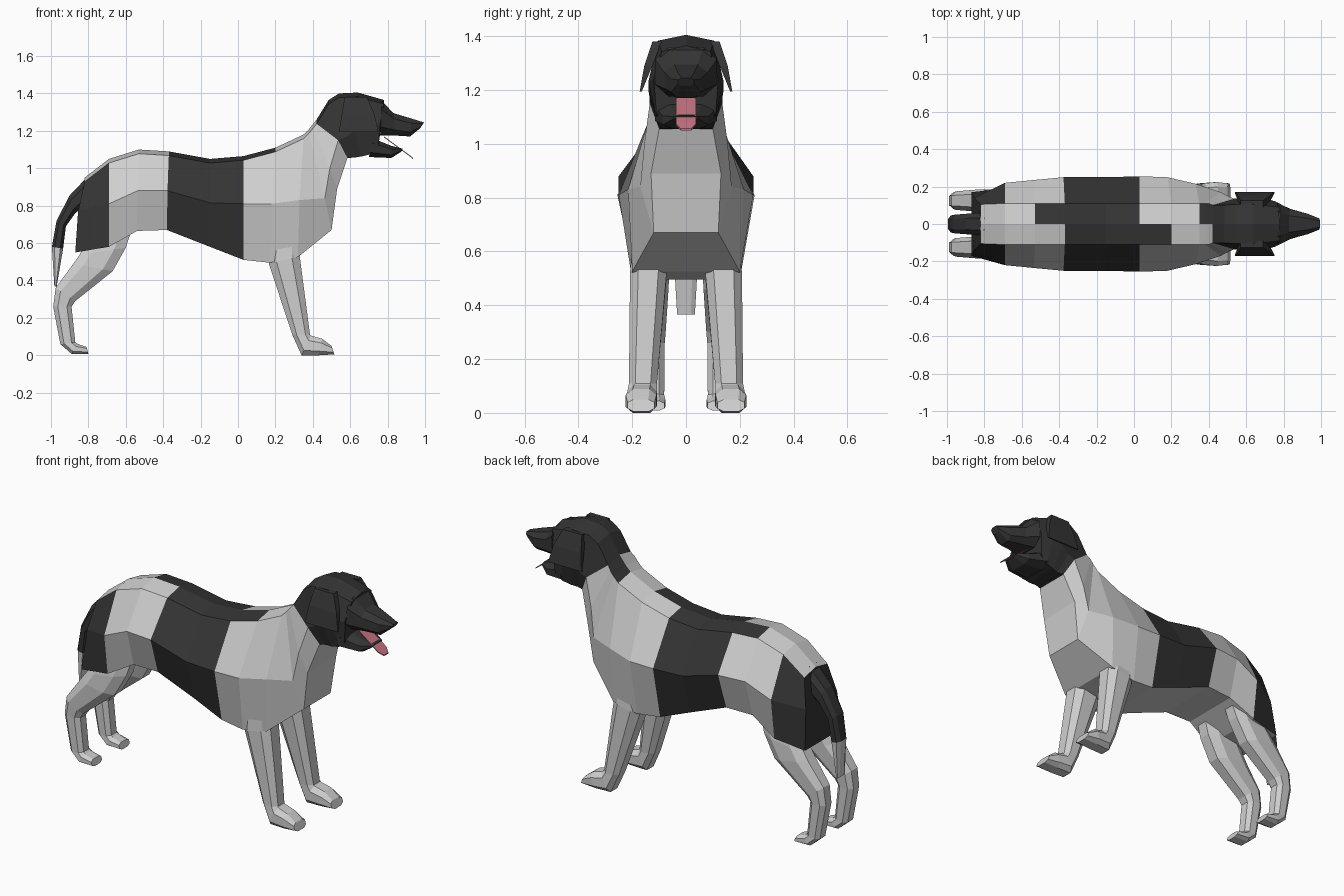
import bpy, bmesh

if "Cube" in bpy.data.objects:
    bpy.data.objects.remove(bpy.data.objects["Cube"])


def material(name, rgb):
    m = bpy.data.materials.new(name)
    m.diffuse_color = (*rgb, 1)
    m.use_nodes = True
    m.node_tree.nodes["Principled BSDF"].inputs["Base Color"].default_value = m.diffuse_color
    return m


LIGHT = material("light_grey_fur", (0.62, 0.62, 0.62))
DARK = material("dark_fur", (0.035, 0.035, 0.035))
PINK = material("pink_tongue", (0.55, 0.17, 0.22))


def loft(name, rings, mats, rule=None, cap=0):
    """Skin rings of points; rule(segment, strip) gives the material index."""
    bm = bmesh.new()
    rows = [[bm.verts.new(p) for p in ring] for ring in rings]
    n = len(rows[0])
    for s in range(len(rows) - 1):
        for i in range(n):
            j = (i + 1) % n
            f = bm.faces.new((rows[s][i], rows[s][j], rows[s + 1][j], rows[s + 1][i]))
            f.material_index = rule(s, i) if rule else 0
    for row in (rows[0], rows[-1]):
        bm.faces.new(row).material_index = cap
    bmesh.ops.recalc_face_normals(bm, faces=bm.faces)
    mesh = bpy.data.meshes.new(name)
    bm.to_mesh(mesh)
    bm.free()
    for m in mats:
        mesh.materials.append(m)
    obj = bpy.data.objects.new(name, mesh)
    bpy.context.collection.objects.link(obj)
    return obj


def limb_ring(x0, z0, x1, z1, w, yc=0, side=1, k=0.25):
    """Eight-sided section spanning two side-on points, half-width w."""
    half = [(0, .55), (k, 1), (1 - k, 1), (1, .55)]
    shape = half + [(t, -v) for t, v in reversed(half)]
    return [(x0 + (x1 - x0) * t, side * (yc + w * v), z0 + (z1 - z0) * t) for t, v in shape]


def trunk_ring(top_x, top_z, mid_w, mid_z, low_x, low_w, low_z):
    """Ridge, back edge, widest line, lower edge and belly, closed across y = 0."""
    edge = min(.11, .75 * mid_w)
    half = [(top_x, 0, top_z), (top_x, edge, top_z - .022),
            (top_x * .3 + low_x * .7, mid_w, mid_z),
            (low_x, low_w, low_z), (low_x, 0, low_z)]
    return half + [(x, -y, z) for x, y, z in half[-2:0:-1]]


# Body and neck, rump to throat
body = [
    (-.82, .95, .14, .77, -.87, .17, .55),
    (-.69, 1.05, .22, .81, -.69, .19, .58),
    (-.53, 1.10, .235, .88, -.54, .17, .665),
    (-.37, 1.09, .25, .88, -.38, .18, .67),
    (-.15, 1.05, .25, .815, -.15, .18, .58),
    (.03, 1.065, .255, .81, .03, .19, .51),
    (.20, 1.11, .25, .81, .17, .20, .495),
    (.35, 1.18, .215, .83, .32, .20, .525),
    (.38, 1.21, .17, .84, .50, .12, .67),
    (.40, 1.235, .155, 1.0, .53, .13, .89),
    (.42, 1.26, .135, 1.15, .585, .10, 1.055),
]


def coat(seg, i):
    """Dark rump sides, saddle band and one-sided patches along the ridge."""
    strip, left = (i, True) if i < 4 else (7 - i, False)
    if seg == 0:
        return int(strip in (1, 2))
    if seg in (3, 4):
        return int(strip < 3)
    if strip == 0:
        return int((seg in (2, 7, 8, 9) and left) or (seg == 5 and not left))
    return 0


loft("body", [trunk_ring(*r) for r in body], [LIGHT, DARK], coat, cap=1)

# Head
head = [
    body[-1],
    (.485, 1.365, .135, 1.17, .62, .09, 1.057),
    (.54, 1.40, .14, 1.20, .66, .10, 1.063),
    (.64, 1.405, .14, 1.23, .71, .105, 1.075),
    (.78, 1.365, .12, 1.24, .75, .11, 1.11),
]
loft("head", [trunk_ring(*r) for r in head], [DARK])

# Muzzle and lower jaw
muzzle = [(.76, 1.175, .77, 1.36, .115), (.84, 1.175, .83, 1.295, .08),
          (.92, 1.17, .93, 1.265, .055), (.975, 1.215, .995, 1.245, .03)]
loft("muzzle", [limb_ring(*r) for r in muzzle], [DARK])
jaw = [(.70, 1.06, .72, 1.16, .115), (.82, 1.055, .82, 1.12, .085),
       (.875, 1.09, .88, 1.105, .045)]
loft("lower_jaw", [limb_ring(*r) for r in jaw], [DARK])

# Tongue
loft("tongue", [[(x, -w, z), (x, w, z), (x, w, z + .006), (x, -w, z + .006)]
                for x, w, z in ((.78, .038, 1.165), (.91, .038, 1.07), (.935, .02, 1.05))],
     [PINK])

# Tail: dark with a light tip
tail = [(-.80, .96, -.82, .80, .06), (-.90, .855, -.87, .76, .055),
        (-.97, .72, -.92, .69, .05), (-.995, .58, -.935, .57, .045),
        (-.982, .37, -.97, .365, .033)]
loft("tail", [limb_ring(*r) for r in tail], [DARK, LIGHT], lambda s, i: int(s > 2), cap=1)

# Leg sections from top to toe
front_leg = [(.16, .60, .34, .62, .06, .14), (.165, .49, .33, .53, .068, .14),
             (.29, .11, .385, .11, .052, .16), (.34, 0, .39, .105, .055, .163),
             (.43, 0, .45, .088, .057, .167), (.515, .005, .50, .05, .05, .167)]
hind_leg = [(-.82, .60, -.56, .70, .055, .11), (-.845, .54, -.60, .575, .06, .12),
            (-.88, .49, -.67, .45, .06, .125), (-.975, .36, -.87, .29, .05, .125),
            (-.988, .26, -.89, .26, .046, .125), (-.95, .06, -.87, .07, .044, .125),
            (-.89, .008, -.86, .062, .048, .125), (-.80, .008, -.81, .045, .045, .125)]
ear = [(.57, .69, .09, .125, 1.38), (.555, .73, .125, .155, 1.29), (.54, .75, .164, .172, 1.195)]

for side, label in ((1, "left"), (-1, "right")):
    loft(label + "_ear", [[(x0, side * y0, z), (x1, side * y0, z),
                           (x1, side * y1, z), (x0, side * y1, z)]
                          for x0, x1, y0, y1, z in ear], [DARK])
    loft(label + "_front_leg", [limb_ring(*p, side) for p in front_leg], [LIGHT])
    loft(label + "_hind_leg", [limb_ring(*p, side) for p in hind_leg], [LIGHT])
